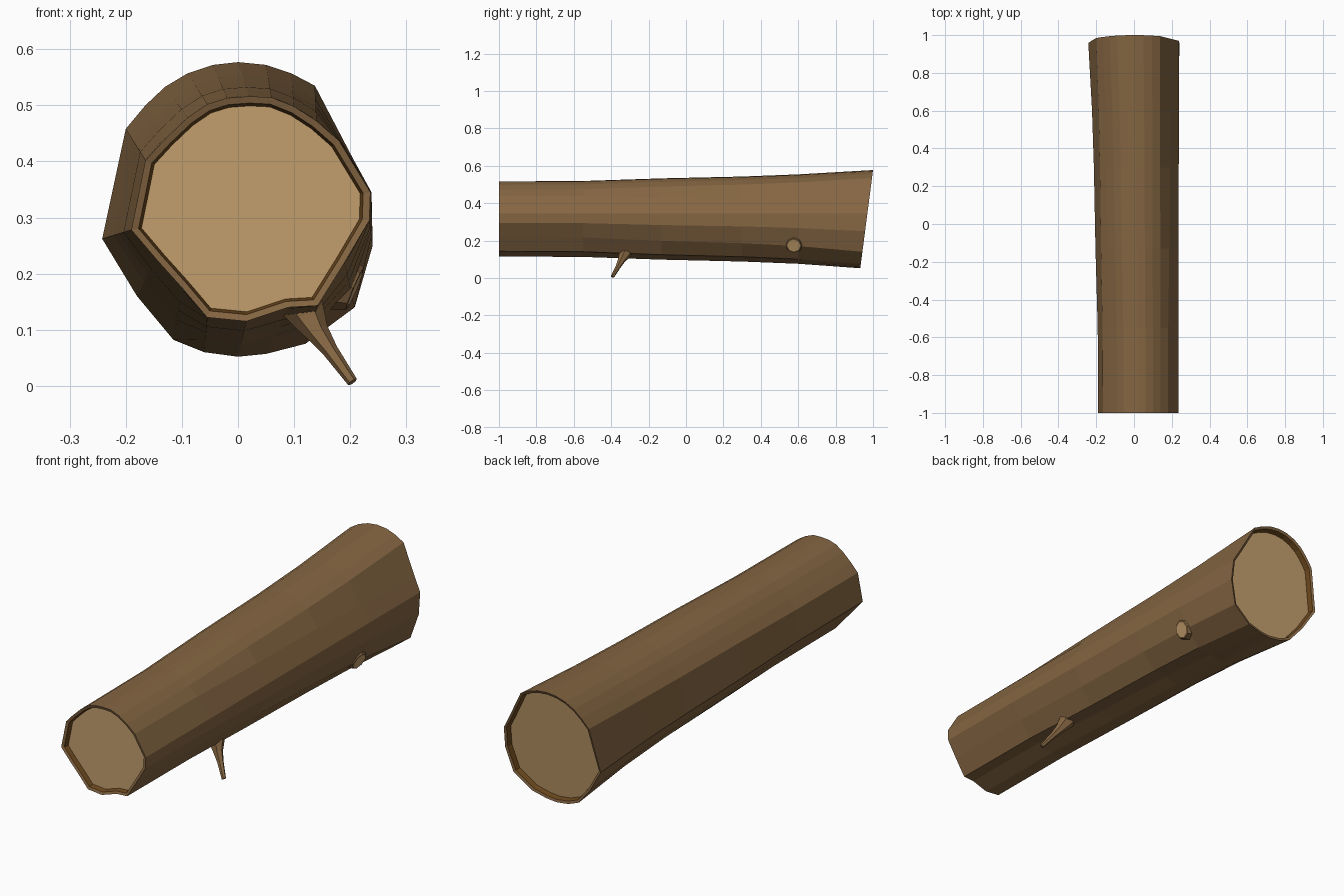
import bpy, bmesh, math
from mathutils import Vector

if "Cube" in bpy.data.objects:
    bpy.data.objects.remove(bpy.data.objects["Cube"])


def material(name, rgb):
    m = bpy.data.materials.new(name)
    m.diffuse_color = (*rgb, 1)
    m.use_nodes = True
    m.node_tree.nodes["Principled BSDF"].inputs["Base Color"].default_value = m.diffuse_color
    return m


BARK = material("bark brown", (0.235, 0.133, 0.055))
WOOD = material("cut wood tan", (0.55, 0.345, 0.155))
INNER = material("inner bark dark brown", (0.15, 0.065, 0.012))


def loft(name, rings, mats, wall_mats, start_mat, end_mat):
    """Skin a list of equal-sized point rings and close both ends."""
    bm = bmesh.new()
    loops = [[bm.verts.new(p) for p in r] for r in rings]
    n = len(rings[0])
    for a, b, mi in zip(loops, loops[1:], wall_mats):
        for i in range(n):
            j = (i + 1) % n
            bm.faces.new((a[i], a[j], b[j], b[i])).material_index = mi
    bm.faces.new(loops[0][::-1]).material_index = start_mat
    bm.faces.new(loops[-1]).material_index = end_mat
    bmesh.ops.recalc_face_normals(bm, faces=bm.faces[:])
    me = bpy.data.meshes.new(name)
    bm.to_mesh(me)
    bm.free()
    for m in mats:
        me.materials.append(m)
    ob = bpy.data.objects.new(name, me)
    bpy.context.collection.objects.link(ob)
    return ob


# Trunk outlines (x, z) at the narrow front end and the wide back end
front = [(-.19, .278), (-.165, .402), (-.13, .44), (-.09, .478), (-.055, .502),
         (-.02, .513), (.02, .516), (.06, .514), (.10, .498), (.14, .472),
         (.18, .437), (.236, .345), (.234, .295), (.19, .22), (.142, .143),
         (.09, .14), (.015, .115), (-.055, .122), (-.10, .175), (-.145, .225)]
back = [(-.242, .262), (-.20, .458), (-.165, .50), (-.13, .533), (-.09, .557),
        (-.045, .572), (0, .577), (.05, .572), (.095, .557), (.137, .535),
        (.205, .405), (.238, .345), (.24, .25), (.208, .14), (.12, .075),
        (.05, .057), (0, .052), (-.06, .06), (-.115, .082), (-.18, .16)]


def inset(pts, s):
    cx = sum(p[0] for p in pts) / len(pts)
    cz = (min(p[1] for p in pts) + max(p[1] for p in pts)) / 2
    return [(cx + (x - cx) * s, cz + (z - cz) * s) for x, z in pts]


def front_ring(s, depth):
    return [(x, -1 + depth, z) for x, z in inset(front, s)]


def back_ring(s, depth):
    # the back cut is slanted
    return [(x, 1 - .13 * (.577 - z) - depth, z) for x, z in inset(back, s)]


# Trunk: recessed front cut, rim, bark body, rim, recessed back cut
rings = [front_ring(.915, .025), front_ring(.94, .004), front_ring(1, 0)]
for y, t in ((-.55, .04), (-.13, .27), (.3, .43), (.6, .62)):
    rings.append([(a[0] + (b[0] - a[0]) * t, y, a[1] + (b[1] - a[1]) * t)
                  for a, b in zip(front, back)])
rings += [back_ring(1, 0), back_ring(.955, .004), back_ring(.935, .028)]
loft("log_trunk", rings, [BARK, WOOD, INNER], [2] + [0] * 7 + [2], 1, 1)


def tube_ring(center, direction, radius, sides):
    d = Vector(direction).normalized()
    u = d.cross(Vector((0, 1, 0))).normalized()
    v = d.cross(u)
    return [Vector(center) + radius * (u * math.cos(k * math.tau / sides)
            + v * math.sin(k * math.tau / sides)) for k in range(sides)]


# Small branch stub that tapers down to the ground
path = [((.11, -.318, .155), .042), ((.127, -.33, .122), .031),
        ((.142, -.345, .095), .021), ((.165, -.362, .062), .014),
        ((.204, -.393, .007), .0095)]
loft("branch_stub", [tube_ring(c, (.55, -.3, -.8), r, 6) for c, r in path],
     [BARK], [0] * 4, 0, 0)

# Cut knot on the right side
axis = Vector((.9, -.08, -.38)).normalized()
base = Vector((.198, .577, .177))
steps = ((-.04, .058), (-.004, .047), (.011, .041), (.012, .034))
loft("cut_knot", [tube_ring(base + axis * h, axis, r, 8) for h, r in steps],
     [BARK, WOOD], [0] * 3, 0, 1)
